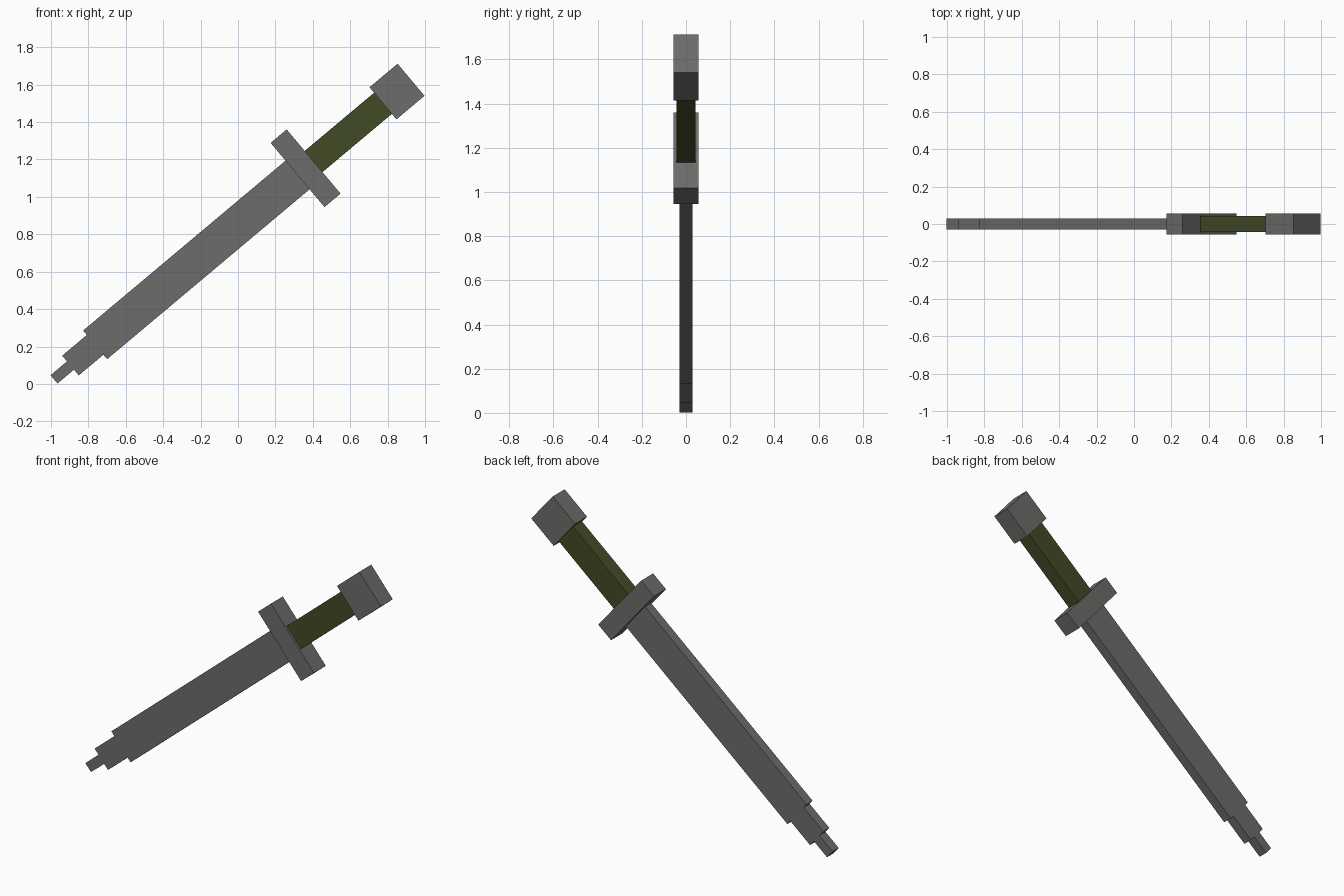
import bpy, math
from mathutils import Matrix, Vector

if "Cube" in bpy.data.objects:
    bpy.data.objects.remove(bpy.data.objects["Cube"])

def material(name, rgb):
    m = bpy.data.materials.new(name)
    m.diffuse_color = (*rgb, 1)
    m.use_nodes = True
    m.node_tree.nodes["Principled BSDF"].inputs["Base Color"].default_value = m.diffuse_color
    return m

steel = material("grey_steel", (0.15, 0.153, 0.145))
wrap = material("olive_wrap", (0.054, 0.07, 0.019))

# The sword lies along an axis tilted 40 degrees up from x
TILT = Matrix.Rotation(-math.radians(40), 4, 'Y')
AXIS_OFFSET = 0.651

def block(name, start, end, half_width, half_depth, mat):
    """Box from start to end along the sword axis."""
    bpy.ops.mesh.primitive_cube_add(size=2)
    ob = bpy.context.object
    ob.name = name
    size = Matrix.Diagonal(((end - start) / 2, half_depth, half_width, 1))
    place = Matrix.Translation(Vector(((start + end) / 2, 0, AXIS_OFFSET)))
    ob.data.transform(TILT @ place @ size)
    ob.data.materials.append(mat)

# Stepped blade
block("blade_tip", -0.738, -0.623, 0.029, 0.029, steel)
block("blade_step", -0.623, -0.451, 0.069, 0.029, steel)
block("blade", -0.451, 0.962, 0.100, 0.029, steel)
# Hilt
block("guard", 0.962, 1.074, 0.224, 0.057, steel)
block("grip", 1.074, 1.558, 0.074, 0.043, wrap)
block("pommel", 1.558, 1.754, 0.112, 0.057, steel)
